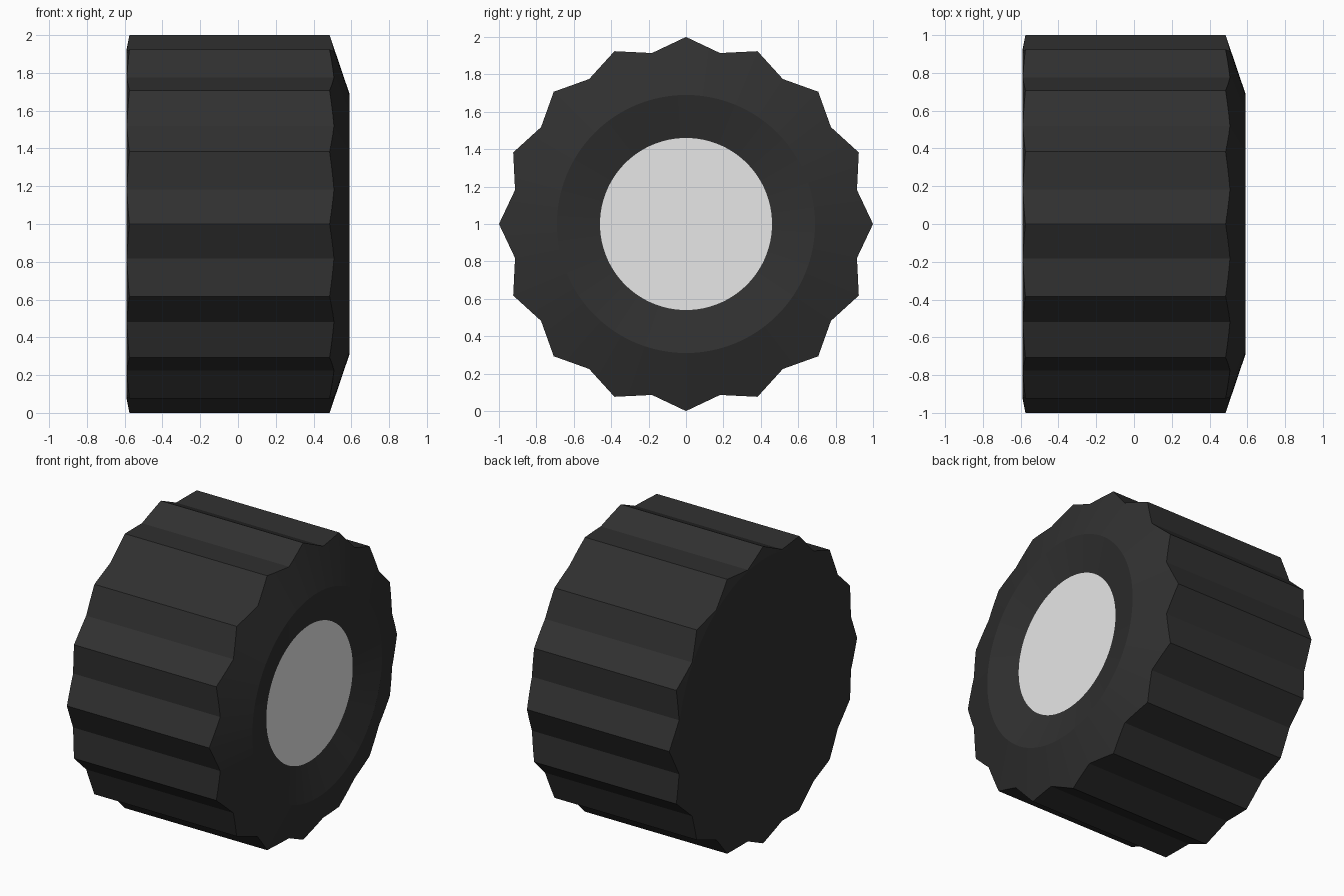
import bpy, bmesh, math

if "Cube" in bpy.data.objects:
    bpy.data.objects.remove(bpy.data.objects["Cube"])

TEETH, SUB = 16, 6
N = TEETH * SUB
PEAK, VALLEY = 1.0, 0.932


def material(name, rgb):
    m = bpy.data.materials.new(name)
    m.diffuse_color = (*rgb, 1)
    m.use_nodes = True
    m.node_tree.nodes["Principled BSDF"].inputs["Base Color"].default_value = m.diffuse_color
    return m


rubber = material("black rubber", (0.03, 0.03, 0.03))
white = material("light grey", (0.8, 0.8, 0.8))


def tread_radius(i):
    """Radius of the straight-sided toothed outline at step i."""
    half = math.pi / TEETH
    a = 2 * math.pi * (i % SUB) / N
    if a > half:
        a = 2 * half - a
    # straight line from peak (angle 0) to valley (angle half)
    vx, vy = VALLEY * math.cos(half), VALLEY * math.sin(half)
    nx, ny = vy, PEAK - vx
    return nx * PEAK / (nx * math.cos(a) + ny * math.sin(a))


def build(name, rings, mat, cap_start, cap_end):
    """Loft rings; each ring is a function i -> (x, radius)."""
    bm = bmesh.new()
    loops = []
    for f in rings:
        loop = []
        for i in range(N):
            x, r = f(i)
            a = 2 * math.pi * i / N
            loop.append(bm.verts.new((x, r * math.cos(a), 1 + r * math.sin(a))))
        loops.append(loop)
    for p, q in zip(loops, loops[1:]):
        for i in range(N):
            j = (i + 1) % N
            bm.faces.new((p[i], p[j], q[j], q[i]))
    if cap_start:
        bm.faces.new(loops[0][::-1])
    if cap_end:
        bm.faces.new(loops[-1])
    bmesh.ops.recalc_face_normals(bm, faces=bm.faces)
    if not cap_start:
        for f in bm.faces:
            if f.normal.x < 0:
                f.normal_flip()
    me = bpy.data.meshes.new(name)
    bm.to_mesh(me)
    bm.free()
    me.materials.append(mat)
    ob = bpy.data.objects.new(name, me)
    bpy.context.collection.objects.link(ob)


# Tyre: flat back, toothed tread, conical shoulder, dished front ring
build("tyre", [
    lambda i: (-0.59, 0.925),
    lambda i: (-0.59 + 0.2 * (tread_radius(i) - 0.925), tread_radius(i)),
    lambda i: (0.59 - 0.339 * (tread_radius(i) - 0.69), tread_radius(i)),
    lambda i: (0.59, 0.69),
    lambda i: (0.53, 0.46),
], rubber, True, True)

# Hub disc, a thin plate in the dish
build("hub_disc", [lambda i: (0.533, 0.46)], white, False, True)
